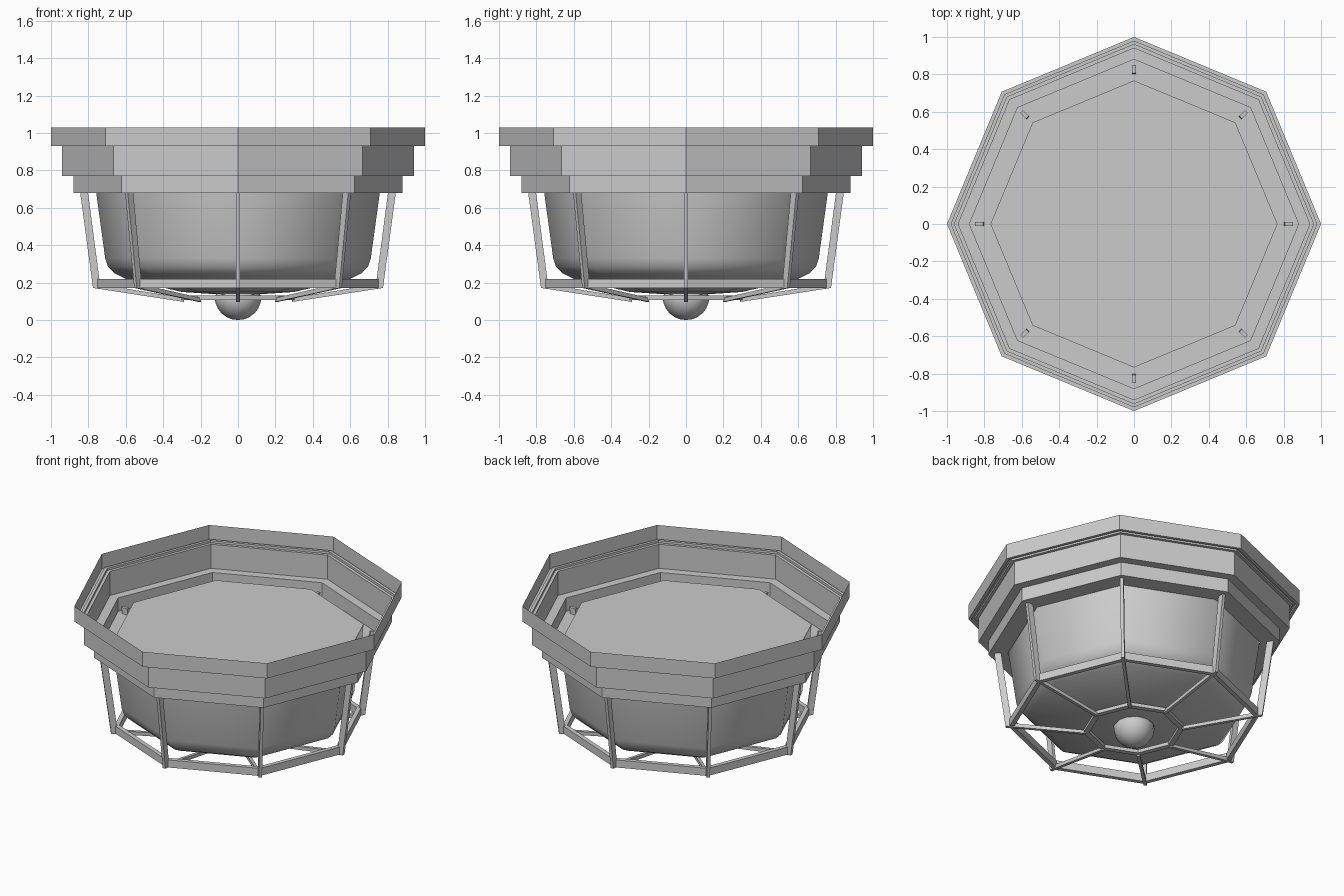
import bpy, bmesh
from math import sin, cos, pi, radians
from mathutils import Vector

if "Cube" in bpy.data.objects:
    bpy.data.objects.remove(bpy.data.objects["Cube"])


def make(name, bm, smooth=None):
    bmesh.ops.recalc_face_normals(bm, faces=bm.faces)
    me = bpy.data.meshes.new(name)
    bm.to_mesh(me)
    bm.free()
    ob = bpy.data.objects.new(name, me)
    bpy.context.collection.objects.link(ob)
    if smooth:
        bpy.ops.object.select_all(action='DESELECT')
        ob.select_set(True)
        bpy.context.view_layer.objects.active = ob
        bpy.ops.object.shade_smooth_by_angle(angle=radians(smooth))
    return ob


def lathe(name, profile, n=8, closed=False, caps=False, smooth=None):
    """Sweep (radius, height) points around z with n sides, corners on the axes."""
    bm = bmesh.new()
    rings = []
    for r, z in profile:
        if r == 0:
            rings.append([bm.verts.new((0, 0, z))] * n)
        else:
            rings.append([bm.verts.new((r * cos(2 * pi * i / n), r * sin(2 * pi * i / n), z))
                          for i in range(n)])
    pairs = list(zip(rings, rings[1:]))
    if closed:
        pairs.append((rings[-1], rings[0]))
    for a, b in pairs:
        for i in range(n):
            j = (i + 1) % n
            vs = list(dict.fromkeys([a[i], a[j], b[j], b[i]]))
            bm.faces.new(vs)
    if caps:
        bm.faces.new(rings[0])
    return make(name, bm, smooth)


def radial_bar(name, section, width, angle):
    """Extrude an (r, z) outline sideways and turn it to the given angle."""
    bm = bmesh.new()
    out = Vector((cos(angle), sin(angle), 0))
    side = Vector((-sin(angle), cos(angle), 0))
    sides = [[bm.verts.new(out * r + side * s * width / 2 + Vector((0, 0, z)))
              for r, z in section] for s in (-1, 1)]
    n = len(section)
    bm.faces.new(sides[0])
    bm.faces.new(sides[1][::-1])
    for i in range(n):
        j = (i + 1) % n
        bm.faces.new((sides[0][i], sides[0][j], sides[1][j], sides[1][i]))
    return make(name, bm)


# Stepped, open-topped ceiling canopy
lathe("canopy", [(1.0, 1.03), (1.0, 0.93), (0.98, 0.93), (0.98, 0.945), (0.96, 0.945),
                 (0.96, 0.93), (0.94, 0.93), (0.94, 0.77), (0.88, 0.77), (0.88, 0.68),
                 (0.762, 0.68)])

# Glass bowl with flat lid and rounded lower edge
lathe("glass_bowl", [(0.767, 0.77), (0.758, 0.68), (0.71, 0.33), (0.695, 0.285),
                     (0.66, 0.25), (0.60, 0.22), (0.3, 0.15), (0, 0.13)],
      caps=True, smooth=50)

# Finial knob under the bowl
knob = [(0.125 * cos(t * pi / 12), 0.125 - 0.125 * sin(t * pi / 12)) for t in range(6)]
lathe("finial_knob", [(0.11, 0.15)] + knob + [(0, 0)], n=12, smooth=50)

# Horizontal cage hoops
lathe("cage_hoop", [(0.755, 0.22), (0.755, 0.17), (0.725, 0.17), (0.725, 0.22)], closed=True)
lathe("centre_hoop", [(0.305, 0.13), (0.305, 0.107), (0.27, 0.107), (0.27, 0.13)], closed=True)

# Eight uprights with spokes running in to the centre hoop
for k in range(8):
    a = k * pi / 4
    radial_bar(f"cage_post_{k}", [(0.849, 0.72), (0.775, 0.17), (0.735, 0.17), (0.807, 0.72)],
               0.02, a)
    radial_bar(f"cage_spoke_{k}", [(0.765, 0.17), (0.765, 0.195), (0.29, 0.118), (0.29, 0.097)],
               0.02, a)
